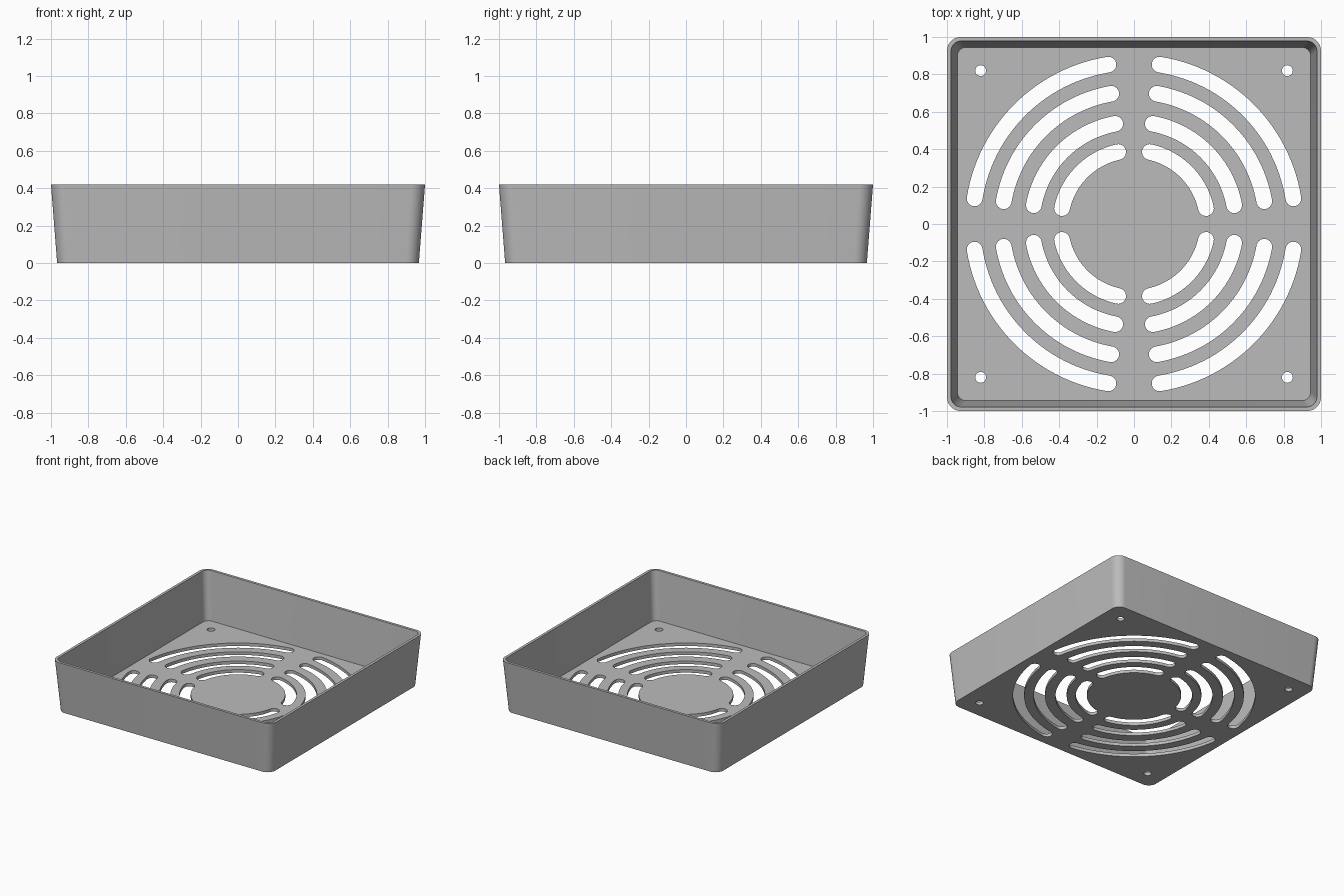
import bpy, bmesh
from math import sin, cos, pi, radians

cube = bpy.data.objects.get("Cube")
if cube:
    bpy.data.objects.remove(cube, do_unlink=True)

HEIGHT, FLOOR = 0.42, 0.025

grey = bpy.data.materials.new("plain_grey")
grey.use_nodes = True
colour = (0.5, 0.5, 0.5, 1)
grey.diffuse_color = colour
grey.node_tree.nodes["Principled BSDF"].inputs["Base Color"].default_value = colour


def make_object(name, bm):
    bmesh.ops.recalc_face_normals(bm, faces=bm.faces)
    mesh = bpy.data.meshes.new(name)
    bm.to_mesh(mesh)
    bm.free()
    mesh.materials.append(grey)
    obj = bpy.data.objects.new(name, mesh)
    bpy.context.collection.objects.link(obj)
    return obj


def arc(cx, cy, r, start, end, steps):
    angles = [start + (end - start) * i / steps for i in range(steps + 1)]
    return [(cx + r * cos(a), cy + r * sin(a)) for a in angles]


def rounded_square(half, r):
    c = half - r
    points = []
    for k, (sx, sy) in enumerate([(1, 1), (-1, 1), (-1, -1), (1, -1)]):
        points += arc(sx * c, sy * c, r, k * pi / 2, (k + 1) * pi / 2, 10)
    return points


def loft(bm, sections):
    """Skin a closed solid through (outline, z) sections and cap both ends."""
    rings = [[bm.verts.new((x, y, z)) for x, y in pts] for pts, z in sections]
    for a, b in zip(rings, rings[1:]):
        for i in range(len(a)):
            j = (i + 1) % len(a)
            bm.faces.new((a[i], a[j], b[j], b[i]))
    bm.faces.new(rings[0])
    bm.faces.new(rings[-1])


def slot(r, w, start, end):
    """Curved slot outline with round ends; start and end are cap centres."""
    outer = arc(0, 0, r + w, start, end, 28)
    inner = arc(0, 0, r - w, end, start, 28)
    end_cap = arc(r * cos(end), r * sin(end), w, end, end + pi, 10)[1:-1]
    start_cap = arc(r * cos(start), r * sin(start), w, start + pi, start + 2 * pi, 10)[1:-1]
    return outer + end_cap + inner + start_cap


# Tapered open tray
bm = bmesh.new()
loft(bm, [(rounded_square(0.967, 0.07), 0),
          (rounded_square(1.0, 0.075), HEIGHT),
          (rounded_square(0.978, 0.053), HEIGHT),
          (rounded_square(0.945, 0.048), FLOOR)])
tray = make_object("vented_tray", bm)

# Cutter for the vent slots and corner screw holes
bm = bmesh.new()
outlines = []
for k in range(4):
    turn = k * pi / 2
    for r, gap in [(0.863, 9.1), (0.707, 9.9), (0.545, 10.6), (0.394, 12.4)]:
        g = radians(gap)
        outlines.append(slot(r, 0.042, turn + g, turn + pi / 2 - g))
    a = turn + pi / 4
    d = 0.82 * 2 ** 0.5
    outlines.append(arc(d * cos(a), d * sin(a), 0.029, 0, 2 * pi, 24)[:-1])
for pts in outlines:
    loft(bm, [(pts, -0.1), (pts, 0.1)])
cutter = make_object("vent_cutter", bm)
cutter.hide_render = True

cut = tray.modifiers.new("vents", "BOOLEAN")
cut.operation = "DIFFERENCE"
cut.solver = "EXACT"
cut.object = cutter
bpy.ops.object.select_all(action="DESELECT")
tray.select_set(True)
bpy.context.view_layer.objects.active = tray
bpy.ops.object.modifier_apply(modifier=cut.name)
bpy.data.objects.remove(cutter, do_unlink=True)
bpy.ops.object.shade_smooth_by_angle(angle=radians(30))
